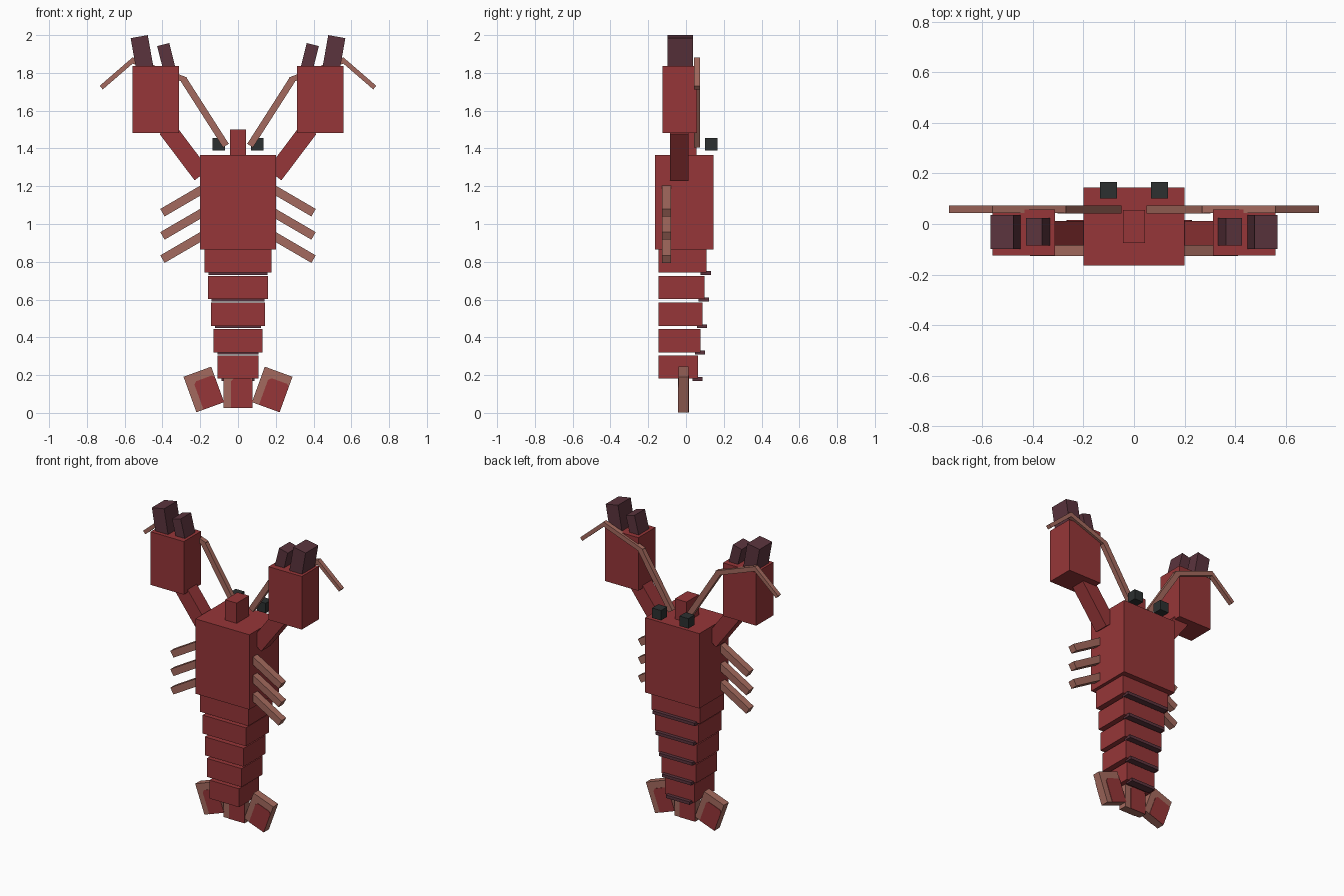
import bpy, bmesh, math
from mathutils import Matrix, Vector

if "Cube" in bpy.data.objects:
    bpy.data.objects.remove(bpy.data.objects["Cube"])


def linear(c):
    c /= 255
    return c / 12.92 if c < 0.04045 else ((c + 0.055) / 1.055) ** 2.4


def material(name, r, g, b):
    m = bpy.data.materials.new(name)
    m.diffuse_color = (linear(r), linear(g), linear(b), 1)
    m.use_nodes = True
    m.node_tree.nodes["Principled BSDF"].inputs["Base Color"].default_value = m.diffuse_color
    return m


RED = material("shell red", 150, 54, 56)
BROWN = material("limb brown", 164, 106, 94)
PLUM = material("dark plum", 91, 52, 61)
BLACK = material("eye black", 44, 48, 48)


def finish(name, bm, mat):
    bmesh.ops.recalc_face_normals(bm, faces=bm.faces)
    mesh = bpy.data.meshes.new(name)
    bm.to_mesh(mesh)
    bm.free()
    mesh.materials.append(mat)
    ob = bpy.data.objects.new(name, mesh)
    bpy.context.collection.objects.link(ob)
    return ob


def block(name, mat, centre, size, lean=0.0):
    """Box of a given size, leaned about the y axis."""
    bm = bmesh.new()
    bmesh.ops.create_cube(bm, size=1)
    bm.transform(Matrix.Translation(centre) @ Matrix.Rotation(lean, 4, 'Y')
                 @ Matrix.Diagonal((*size, 1)))
    return finish(name, bm, mat)


def span(name, mat, x, y, z):
    """Box given by its limits on each axis."""
    lims = (x, y, z)
    return block(name, mat, [(a + b) / 2 for a, b in lims], [b - a for a, b in lims])


def beam(name, mat, p0, p1, width, y):
    """Square-ended bar between two (x, z) points."""
    dx, dz = p1[0] - p0[0], p1[1] - p0[1]
    centre = ((p0[0] + p1[0]) / 2, (y[0] + y[1]) / 2, (p0[1] + p1[1]) / 2)
    return block(name, mat, centre, (width, y[1] - y[0], math.hypot(dx, dz)),
                 math.atan2(dx, dz))


# Body and snout
span("carapace", RED, (-0.20, 0.20), (-0.165, 0.145), (0.865, 1.365))
span("snout", RED, (-0.043, 0.043), (-0.075, 0.056), (1.36, 1.50))

# Tapering tail segments, each with a dark ridge under its back edge
tail = [(0.178, 0.108, 0.742), (0.160, 0.097, 0.602), (0.144, 0.087, 0.461),
        (0.129, 0.077, 0.321), (0.109, 0.064, 0.181)]
for i, (half, back, low) in enumerate(tail):
    span(f"tail_segment_{i + 1}", RED, (-half, half), (-0.145, back), (low, low + 0.123))
    span(f"tail_ridge_{i + 1}", PLUM, (-half + 0.021, half - 0.021),
         (back - 0.03, back + 0.024), (low - 0.012, low + 0.008))


def fan(name, x, z, lean):
    """Tail fan blade with a red panel on the front and the back."""
    w, h, y0, y1 = 0.078, 0.10, -0.04, 0.012
    centre = (x, (y0 + y1) / 2, z)
    block(name, BROWN, centre, (2 * w, y1 - y0, 2 * h), lean)
    outline = [(-w + 0.04, -h), (w, -h), (w, h - 0.06), (w - 0.012, h - 0.045),
               (-w + 0.055, h - 0.045), (-w + 0.04, h - 0.06)]
    for face, s in (("front", 1), ("back", -1)):
        bm = bmesh.new()
        depth = -s * (y1 - y0) / 2
        f = bm.faces.new([bm.verts.new((s * px, depth, pz)) for px, pz in outline])
        out = bmesh.ops.extrude_face_region(bm, geom=[f])
        bmesh.ops.translate(bm, vec=Vector((0, -s * 0.003, 0)),
                            verts=[v for v in out["geom"] if isinstance(v, bmesh.types.BMVert)])
        bm.transform(Matrix.Translation(centre) @ Matrix.Rotation(lean, 4, 'Y'))
        finish(f"{name}_{face}_panel", bm, RED)


fan("tail_fan_middle", 0, 0.126, 0)

for side, s in (("right", 1), ("left", -1)):
    def bar(name, mat, p0, p1, width, y):
        beam(f"{name}_{side}", mat, (s * p0[0], p0[1]), (s * p1[0], p1[1]), width, y)

    fan(f"tail_fan_{side}", s * 0.181, 0.124, s * math.radians(20))

    # Eyes
    block(f"eye_{side}", BLACK, (s * 0.101, 0.134, 1.423), (0.066, 0.066, 0.066))

    # Arm, palm and the two claw fingers
    bar("arm", RED, (0.192, 1.26), (0.377, 1.505), 0.095, (-0.085, 0.012))
    block(f"claw_palm_{side}", RED, (s * 0.436, -0.034, 1.658), (0.246, 0.182, 0.355))
    bar("outer_claw_finger", PLUM, (0.489, 1.80), (0.523, 1.992), 0.092, (-0.098, 0.036))
    bar("inner_claw_finger", PLUM, (0.358, 1.80), (0.396, 1.95), 0.066, (-0.086, 0.024))

    # Walking legs
    for i in range(3):
        z = 1.06 - 0.123 * i
        bar(f"leg_{i + 1}", BROWN, (0.17, z + 0.134), (0.40, z), 0.046, (-0.127, -0.08))

    # Jointed feeler
    bar("feeler_base", BROWN, (0.064, 1.415), (0.288, 1.765), 0.036, (0.042, 0.074))
    bar("feeler_middle", BROWN, (0.275, 1.762), (0.565, 1.868), 0.030, (0.043, 0.073))
    bar("feeler_tip", BROWN, (0.553, 1.870), (0.724, 1.722), 0.025, (0.043, 0.073))
